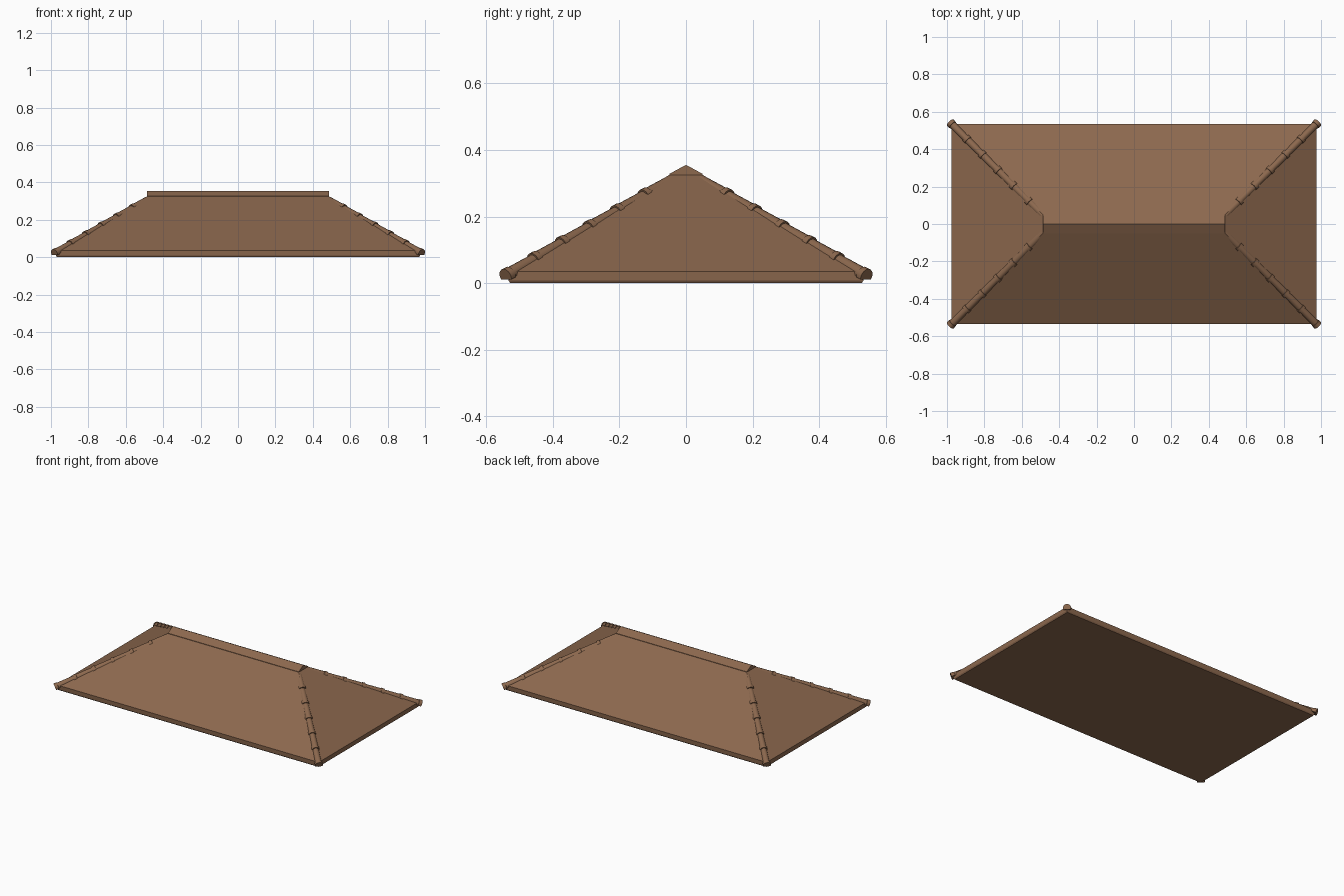
import bpy, bmesh, math
from mathutils import Vector

if "Cube" in bpy.data.objects:
    bpy.data.objects.remove(bpy.data.objects["Cube"])

brown = bpy.data.materials.new("roof brown")
brown.diffuse_color = (0.263, 0.139, 0.076, 1)
brown.use_nodes = True
brown.node_tree.nodes["Principled BSDF"].inputs["Base Color"].default_value = brown.diffuse_color


def make(name, bm, smooth=False):
    bmesh.ops.recalc_face_normals(bm, faces=bm.faces)
    me = bpy.data.meshes.new(name)
    bm.to_mesh(me)
    bm.free()
    me.materials.append(brown)
    ob = bpy.data.objects.new(name, me)
    bpy.context.collection.objects.link(ob)
    if smooth:
        bpy.context.view_layer.objects.active = ob
        ob.select_set(True)
        bpy.ops.object.shade_smooth_by_angle(angle=math.radians(40))
        ob.select_set(False)
    return ob


def loft(bm, rings):
    """Join rings of points with quads and cap both ends."""
    vs = [[bm.verts.new(p) for p in ring] for ring in rings]
    n = len(vs[0])
    for a, b in zip(vs, vs[1:]):
        for i in range(n):
            j = (i + 1) % n
            bm.faces.new((a[i], a[j], b[j], b[i]))
    bm.faces.new(vs[0])
    bm.faces.new(vs[-1])


def rect(x, y, z):
    return [(-x, -y, z), (x, -y, z), (x, y, z), (-x, y, z)]


# hipped roof body: flat underside, small bottom chamfer, fascia, four slopes
bm = bmesh.new()
loft(bm, [rect(0.968, 0.528, 0), rect(0.973, 0.533, 0.008),
          rect(0.975, 0.535, 0.035), rect(0.487, 0.05, 0.325)])
make("hip_roof", bm)

# ridge cap: triangular prism along the top, in two lengths meeting at x = 0
for name, x0, x1 in (("ridge_cap_left", -0.487, 0), ("ridge_cap_right", 0, 0.487)):
    bm = bmesh.new()
    loft(bm, [[(x, -0.05, 0.322), (x, -0.05, 0.328), (x, 0, 0.355),
               (x, 0.05, 0.328), (x, 0.05, 0.322)] for x in (x0, x1)])
    make(name, bm)

# hip tiles: overlapping half-round tiles with raised collars on each corner
TILES, SIDES = 6, 10
for sx in (-1, 1):
    for sy in (-1, 1):
        low = Vector((sx * 0.982, sy * 0.542, 0.020))
        high = Vector((sx * 0.485, sy * 0.045, 0.306))
        d = (high - low).normalized()
        side = d.cross(Vector((0, 0, 1))).normalized()
        up = side.cross(d)
        step = (high - low).length / TILES

        def arc(dist, r):
            c = low + d * dist
            angles = [math.radians(-25 + 230 * i / SIDES) for i in range(SIDES + 1)]
            return [c + side * (r * math.cos(a)) + up * (r * math.sin(a)) for a in angles]

        bm = bmesh.new()
        for k in range(TILES):
            s = k * step
            loft(bm, [arc(s, 0.024), arc(s + 0.02, 0.0235), arc(s + 0.021, 0.0205),
                      arc(s + step + 0.004 * (k < TILES - 1), 0.0185)])
        make("hip_tiles_%s_%s" % ("right" if sx > 0 else "left",
                                  "back" if sy > 0 else "front"), bm, True)
